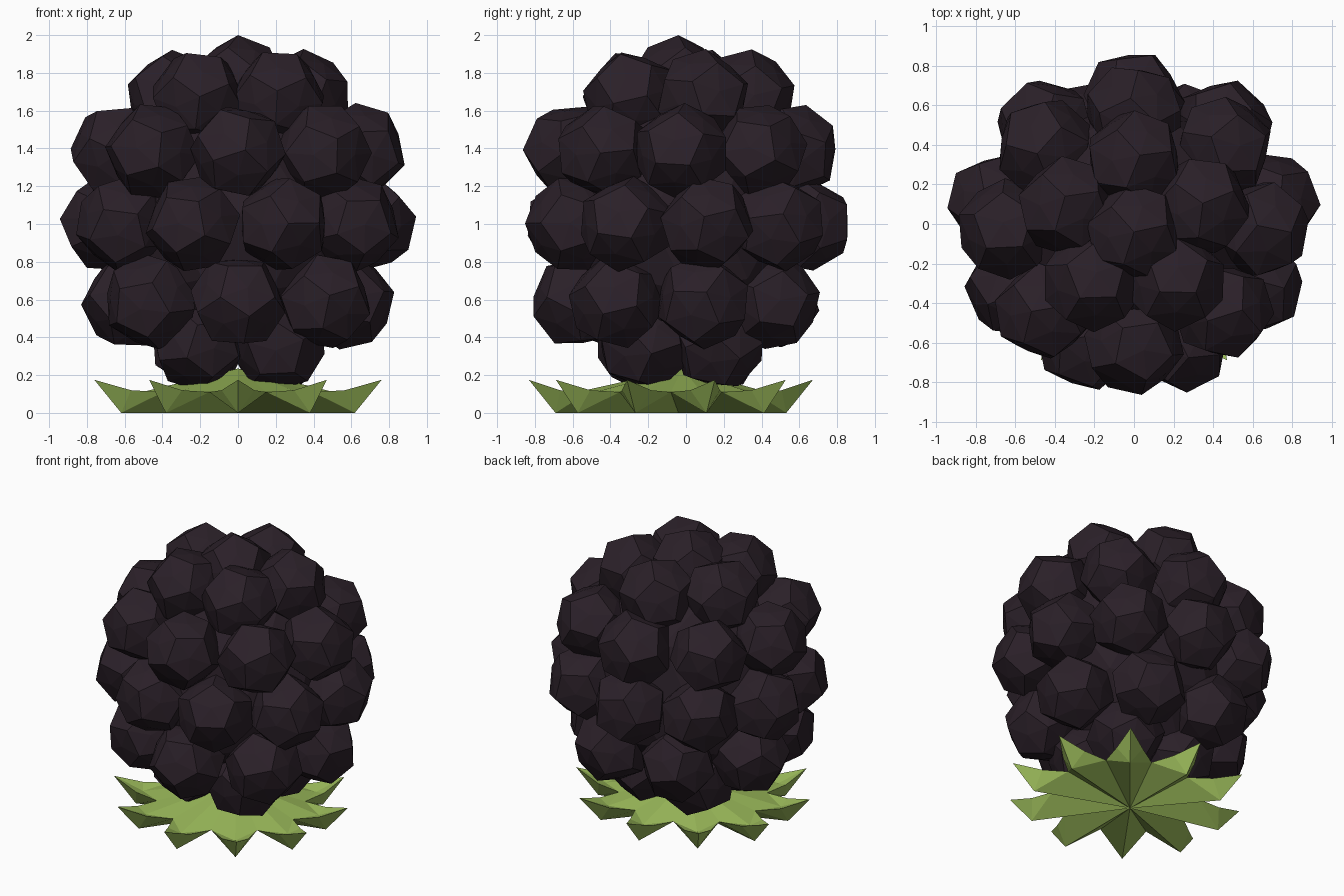
import bpy
import bmesh
import math
import random
from mathutils import Vector, Euler

random.seed(11)
cube = bpy.data.objects.get("Cube")
if cube:
    bpy.data.objects.remove(cube)


def material(name, colour):
    mat = bpy.data.materials.new(name)
    mat.use_nodes = True
    mat.diffuse_color = (*colour, 1)
    mat.node_tree.nodes["Principled BSDF"].inputs["Base Color"].default_value = (*colour, 1)
    return mat


berry = material("dark berry purple", (0.023, 0.014, 0.021))
green = material("leaf green", (0.32, 0.48, 0.1))


def add_object(name, bm, mat, location=(0, 0, 0)):
    mesh = bpy.data.meshes.new(name)
    bmesh.ops.recalc_face_normals(bm, faces=bm.faces)
    bm.to_mesh(mesh)
    bm.free()
    mesh.materials.append(mat)
    obj = bpy.data.objects.new(name, mesh)
    obj.location = location
    bpy.context.collection.objects.link(obj)
    return obj


# Drupelet: dodecahedron with slightly raised face centres, one corner up before turning
def drupelet(name, location, turn):
    radius = 0.257
    bm = bmesh.new()
    bmesh.ops.create_icosphere(bm, subdivisions=1, radius=radius * 0.86)
    points = [v.co.copy() for v in bm.verts]
    corners = [f.calc_center_median().normalized() * radius for f in bm.faces]
    upright = max(corners, key=lambda p: p.z).rotation_difference(Vector((0, 0, 1)))
    bm.clear()
    for p in points + corners:
        p.rotate(upright)
        p.rotate(turn)
        bm.verts.new(p)
    bmesh.ops.convex_hull(bm, input=bm.verts)
    return add_object(name, bm, berry, location)


# Rows of drupelets: count, start angle, x radius, y radius, y centre, height
rows = [
    (4, 45, 0.3, 0.28, -0.03, 0.37),
    (7, -90, 0.59, 0.54, -0.03, 0.59),
    (9, 90, 0.70, 0.635, 0, 1.0),
    (8, -90, 0.64, 0.585, -0.025, 1.385),
    (5, 90, 0.36, 0.34, -0.015, 1.67),
]
for r, (count, start, rx, ry, y, z) in enumerate(rows):
    for i in range(count):
        a = math.radians(start + 360 * i / count)
        turn = Euler([random.uniform(0, math.tau) for _ in range(3)])
        drupelet(f"drupelet_row_{r + 1}_{i + 1}",
                 (rx * math.cos(a), y + ry * math.sin(a), z), turn)
drupelet("top_drupelet", (0, -0.04, 1.743), Euler((0, 0, 0)))

# Core filling the gaps between drupelets
bm = bmesh.new()
bmesh.ops.create_icosphere(bm, subdivisions=2, radius=1)
bmesh.ops.scale(bm, vec=(0.66, 0.62, 0.74), verts=bm.verts)
add_object("core", bm, berry, (0, 0, 1.04))

# Calyx: star of ten folded, upturned leaves rising to a point under the fruit
LEAVES = 10
bm = bmesh.new()


def ring(radius, z, offset):
    verts = []
    for i in range(LEAVES):
        a = math.tau * (i + offset) / LEAVES - math.pi / 2
        verts.append(bm.verts.new((radius * math.cos(a), radius * 0.94 * math.sin(a), z)))
    return verts


base = bm.verts.new((0, 0.04, 0))
middle = bm.verts.new((0, 0.06, 0.235))
keel = ring(0.65, 0, 0)
tip = ring(0.8, 0.175, 0)
fold = ring(0.6, 0.095, 0)
valley = ring(0.49, 0.11, 0.5)
left_side = ring(0.63, 0.12, 0.22)
right_side = ring(0.63, 0.12, -0.22)
for i in range(LEAVES):
    for v, side in ((valley[i], left_side[i]), (valley[i - 1], right_side[i])):
        for face in ((base, keel[i], v), (keel[i], side, v), (keel[i], tip[i], side),
                     (tip[i], fold[i], side), (fold[i], v, side), (fold[i], middle, v)):
            bm.faces.new(face)
add_object("calyx", bm, green, (0, -0.08, 0))
